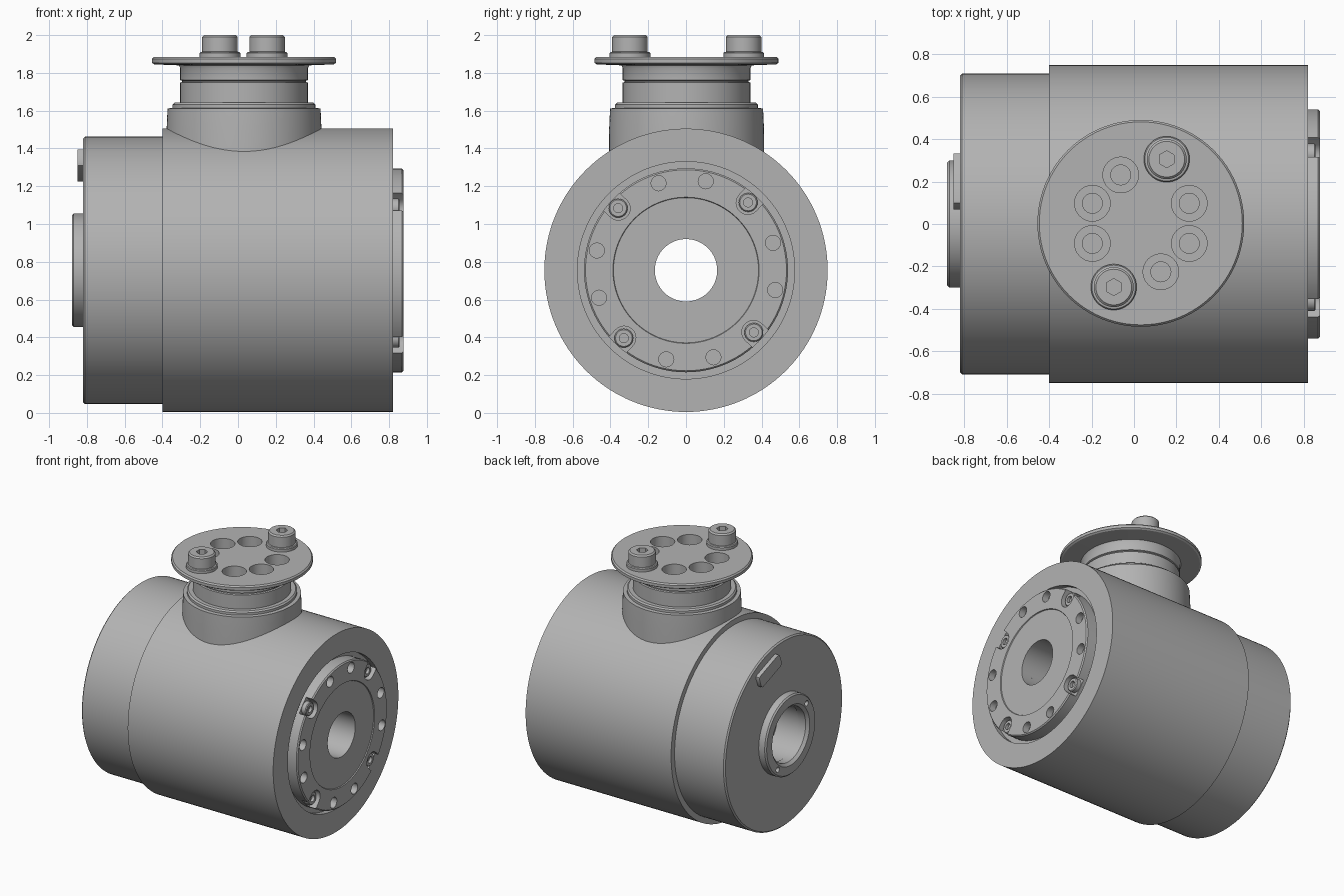
import bpy, bmesh, math
from mathutils import Matrix, Vector

old = bpy.data.objects.get("Cube")
if old:
    bpy.data.objects.remove(old, do_unlink=True)

grey = bpy.data.materials.new("plain grey")
grey.use_nodes = True
colour = (0.45, 0.45, 0.45, 1)
grey.diffuse_color = colour
grey.node_tree.nodes["Principled BSDF"].inputs["Base Color"].default_value = colour

CZ = 0.755                      # height of the main horizontal axis
NX = 0.032                      # x of the vertical neck axis
TO_X = Matrix.Translation((0, 0, CZ)) @ Matrix.Rotation(math.pi / 2, 4, 'Y')
TO_NECK = Matrix.Translation((NX, 0.003, 0))


def make(name, bm, cutter=None):
    """Turn a bmesh into an object, cut it and shade it."""
    bmesh.ops.recalc_face_normals(bm, faces=bm.faces)
    me = bpy.data.meshes.new(name)
    bm.to_mesh(me)
    bm.free()
    ob = bpy.data.objects.new(name, me)
    bpy.context.collection.objects.link(ob)
    me.materials.append(grey)
    bpy.ops.object.select_all(action='DESELECT')
    ob.select_set(True)
    bpy.context.view_layer.objects.active = ob
    if cutter:
        mod = ob.modifiers.new("cut", 'BOOLEAN')
        mod.operation = 'DIFFERENCE'
        mod.solver = 'EXACT'
        mod.use_self = True
        mod.object = cutter
        bpy.ops.object.modifier_apply(modifier="cut")
        bpy.data.objects.remove(cutter, do_unlink=True)
    bpy.ops.object.shade_smooth_by_angle(angle=math.radians(30))
    return ob


def lathe(profile, matrix, closed=False, steps=96):
    """Spin (radius, height) points about z, then place the result."""
    bm = bmesh.new()
    rings = []
    for r, h in profile:
        if r == 0:
            rings.append([bm.verts.new((0, 0, h))] * steps)
        else:
            rings.append([bm.verts.new((r * math.cos(2 * math.pi * i / steps),
                                        r * math.sin(2 * math.pi * i / steps), h))
                          for i in range(steps)])
    pairs = list(zip(rings, rings[1:]))
    if closed:
        pairs.append((rings[-1], rings[0]))
    for a, b in pairs:
        for i in range(steps):
            j = (i + 1) % steps
            bm.faces.new(list(dict.fromkeys((a[i], a[j], b[j], b[i]))))
    bmesh.ops.transform(bm, matrix=matrix, verts=bm.verts)
    return bm


def add_cyl(bm, centre, r, z0, z1, matrix, sides=32):
    m = matrix @ Matrix.Translation((centre[0], centre[1], (z0 + z1) / 2))
    bmesh.ops.create_cone(bm, cap_ends=True, segments=sides, radius1=r, radius2=r,
                          depth=z1 - z0, matrix=m)


def add_box(bm, size, matrix):
    bmesh.ops.create_cube(bm, size=1, matrix=matrix @ Matrix.Diagonal((*size, 1)))


def polar(r, degrees):
    a = math.radians(degrees)
    return r * math.cos(a), r * math.sin(a)


def face_polar(r, degrees):
    """Polar point in the (y, z) plane expressed in the x-axis lathe frame."""
    y, z = polar(r, degrees)
    return -z, y


# Main housing with narrower rear drum, groove and stepped through bore
make("housing", lathe([
    (0.21, -0.82), (0.698, -0.82), (0.708, -0.81), (0.708, -0.40), (0.75, -0.40),
    (0.75, 0.82), (0.575, 0.82), (0.575, 0.78), (0.165, 0.78), (0.165, -0.62),
    (0.21, -0.62)], TO_X, True, 128))

# Output flange with round holes and open notches
bm = bmesh.new()
notches = [47.5 + 90 * k for k in range(4)]
for k in range(12):
    ang = 17.5 + 30 * k
    if ang not in notches:
        add_cyl(bm, face_polar(0.483, ang), 0.04, 0.825, 0.95, TO_X, 16)
cutter_parts = bm
for ang in notches:
    # Slot profile: a half round open towards the rim
    outline = [(0.60, -0.062), (0.60, 0.062)] + [
        (0.485 + 0.062 * math.cos(math.radians(t)), 0.062 * math.sin(math.radians(t)))
        for t in range(90, 271, 15)]
    c, s = face_polar(1, ang)
    lower = [bm.verts.new(TO_X @ Vector((u * c - v * s, u * s + v * c, 0.82)))
             for u, v in outline]
    f = bm.faces.new(lower)
    ext = bmesh.ops.extrude_face_region(bm, geom=[f])
    bmesh.ops.translate(bm, vec=(0.13, 0, 0),
                        verts=[v for v in ext["geom"] if isinstance(v, bmesh.types.BMVert)])
cut = make("flange_cutter", bm)
cut.hide_render = True
make("output_flange", lathe([
    (0.165, 0.77), (0.54, 0.77), (0.54, 0.867), (0.532, 0.875), (0.387, 0.875),
    (0.384, 0.868), (0.165, 0.868)], TO_X, True), cut)

# Bolt heads sitting in the notches
for i, ang in enumerate(notches):
    x, y = face_polar(0.487, ang)
    make(f"notch_bolt_{i + 1}", lathe(
        [(0, 0.80), (0.05, 0.80), (0.05, 0.85), (0.044, 0.856), (0.024, 0.856),
         (0.024, 0.835), (0, 0.835)],
        TO_X @ Matrix.Translation((x, y, 0)), steps=24))

# Rear hub ring with two small screw holes
bm = bmesh.new()
for ang in (-52, 138):
    add_cyl(bm, face_polar(0.255, ang), 0.02, -0.95, -0.855, TO_X, 16)
cut = make("hub_cutter", bm)
cut.hide_render = True
make("rear_hub", lathe([
    (0.205, -0.80), (0.30, -0.80), (0.30, -0.87), (0.29, -0.88), (0.225, -0.88),
    (0.205, -0.86)], TO_X, True), cut)

# Small raised plate near the rim of the rear face
bm = bmesh.new()
add_box(bm, (0.04, 0.26, 0.10),
        Matrix.Translation((-0.83, 0.20, CZ + 0.555)) @ Matrix.Rotation(math.radians(-20), 4, 'X'))
bmesh.ops.bevel(bm, geom=[e for e in bm.edges
                          if abs((e.verts[0].co - e.verts[1].co).normalized().x) > 0.9],
                offset=0.02, segments=2, affect='EDGES', profile=0.5)
make("rear_plate", bm)

# Vertical neck with its mounting disc, pocketed from above
bm = bmesh.new()
for ang in (22.5, 112.5, 157.5, 202.5, 292.5, 337.5):
    p = polar(0.247, ang)
    add_cyl(bm, p, 0.084, 1.79, 1.95, TO_NECK)
    add_cyl(bm, p, 0.047, 1.66, 1.80, TO_NECK, 24)
cut = make("neck_cutter", bm)
cut.hide_render = True
make("neck_and_disc", lathe([
    (0, 1.25), (0.412, 1.25), (0.41, 1.50), (0.405, 1.612), (0.378, 1.614), (0.378, 1.632),
    (0.368, 1.642), (0.338, 1.642), (0.338, 1.748), (0.328, 1.752), (0.328, 1.758),
    (0.338, 1.762), (0.338, 1.825), (0.345, 1.84), (0.475, 1.845), (0.487, 1.853),
    (0.487, 1.874), (0.478, 1.884), (0, 1.884)], TO_NECK), cut)

# Two socket cap screws with washers on the disc
for i, ang in enumerate((68, 247)):
    x, y = polar(0.326, ang)
    place = TO_NECK @ Matrix.Translation((x, y, 0))
    bm = bmesh.new()
    add_cyl(bm, (0, 0), 0.04, 1.93, 2.05, place, 6)
    cut = make("socket_cutter", bm)
    cut.hide_render = True
    make(f"cap_screw_{i + 1}", lathe([
        (0, 1.87), (0.108, 1.87), (0.108, 1.904), (0.103, 1.91), (0.094, 1.912),
        (0.094, 1.99), (0.084, 2.0), (0, 2.0)], place, steps=48), cut)
